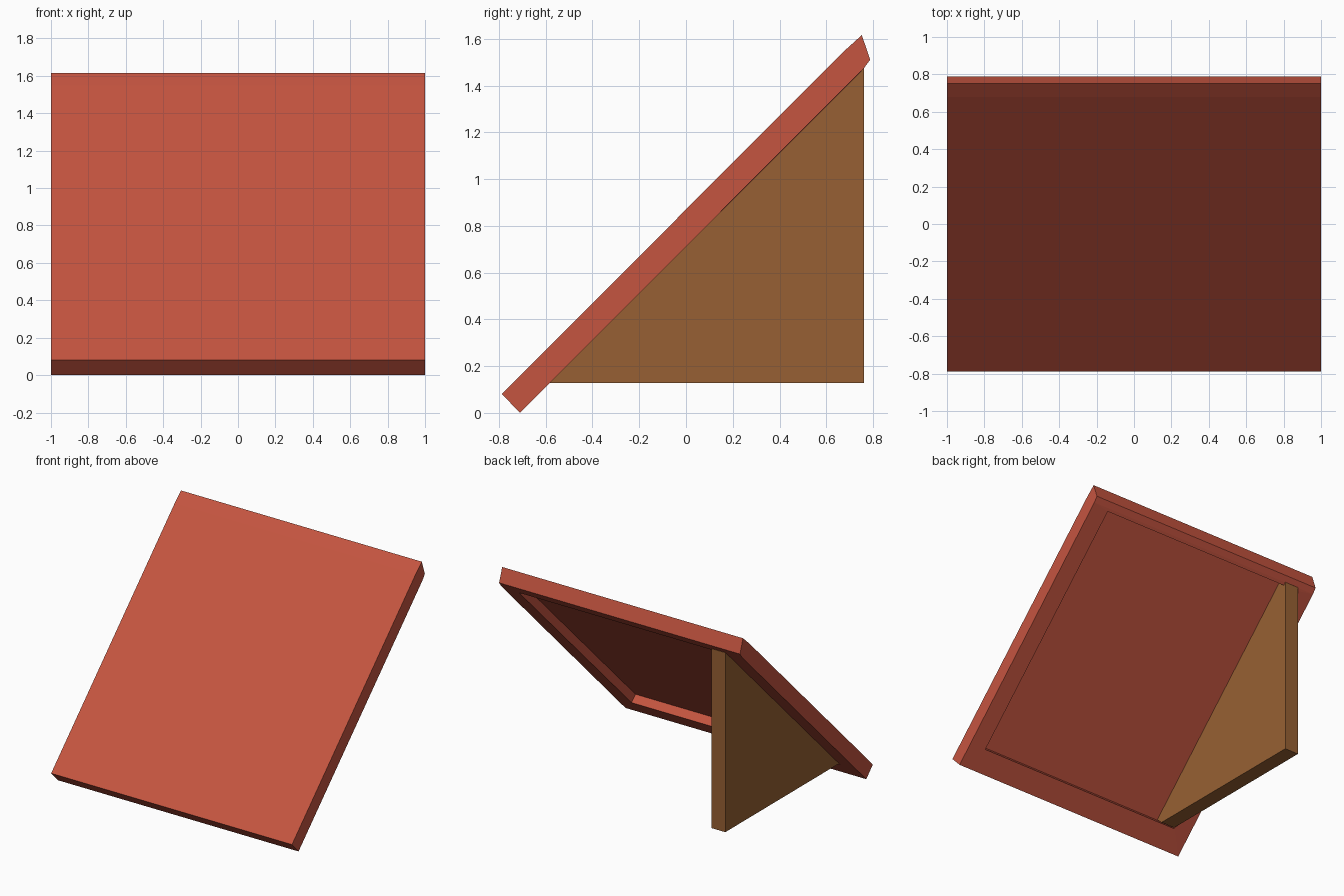
import bpy, bmesh
from mathutils import Vector

if "Cube" in bpy.data.objects:
    bpy.data.objects.remove(bpy.data.objects["Cube"])


def material(name, rgb):
    m = bpy.data.materials.new(name)
    m.diffuse_color = (*rgb, 1)
    m.use_nodes = True
    m.node_tree.nodes["Principled BSDF"].inputs["Base Color"].default_value = m.diffuse_color
    return m


RED = material("brick_red", (0.56, 0.09, 0.051))
WOOD = material("brown_wood", (0.31, 0.118, 0.033))


def prism(profile, x0, x1):
    """Extrude a (y, z) profile along x; returns the bmesh."""
    bm = bmesh.new()
    face = bm.faces.new([bm.verts.new((x0, y, z)) for y, z in profile])
    ext = bmesh.ops.extrude_face_region(bm, geom=[face])
    verts = [g for g in ext["geom"] if isinstance(g, bmesh.types.BMVert)]
    bmesh.ops.translate(bm, verts=verts, vec=(x1 - x0, 0, 0))
    bmesh.ops.recalc_face_normals(bm, faces=bm.faces)
    return bm


def finish(bm, name, mat):
    bm.normal_update()
    me = bpy.data.meshes.new(name)
    bm.to_mesh(me)
    bm.free()
    me.materials.append(mat)
    ob = bpy.data.objects.new(name, me)
    bpy.context.collection.objects.link(ob)
    return ob


# Sloping roof panel with a slightly bent upper lip
panel = prism([(-0.788, 0.081), (-0.71, 0.0), (0.76, 1.473),
               (0.788, 1.511), (0.752, 1.616), (0.678, 1.549)], -1, 1)
panel.normal_update()

# Recess in the underside, leaving a rim on all four sides
under_dir = Vector((0, 1, -1)).normalized()
under = max((f for f in panel.faces if f.normal.dot(under_dir) > 0.99),
            key=lambda f: f.calc_area())
bmesh.ops.inset_individual(panel, faces=[under], thickness=0.13)
for v in under.verts:
    y = -0.59 if v.co.y < 0 else 0.745
    v.co = (0.865 if v.co.x > 0 else -0.865, y, y + 0.711)
floor = bmesh.ops.extrude_discrete_faces(panel, faces=[under])["faces"][0]
bmesh.ops.translate(panel, verts=floor.verts, vec=-0.065 * under_dir)
finish(panel, "roof_panel", RED)

# Triangular support, seated in the recess beside the rim
support = prism([(-0.588, 0.127), (0.762, 0.127), (0.762, 1.474),
                 (0.716, 1.519), (-0.634, 0.169)], -0.86, -0.745)
finish(support, "triangular_support", WOOD)
